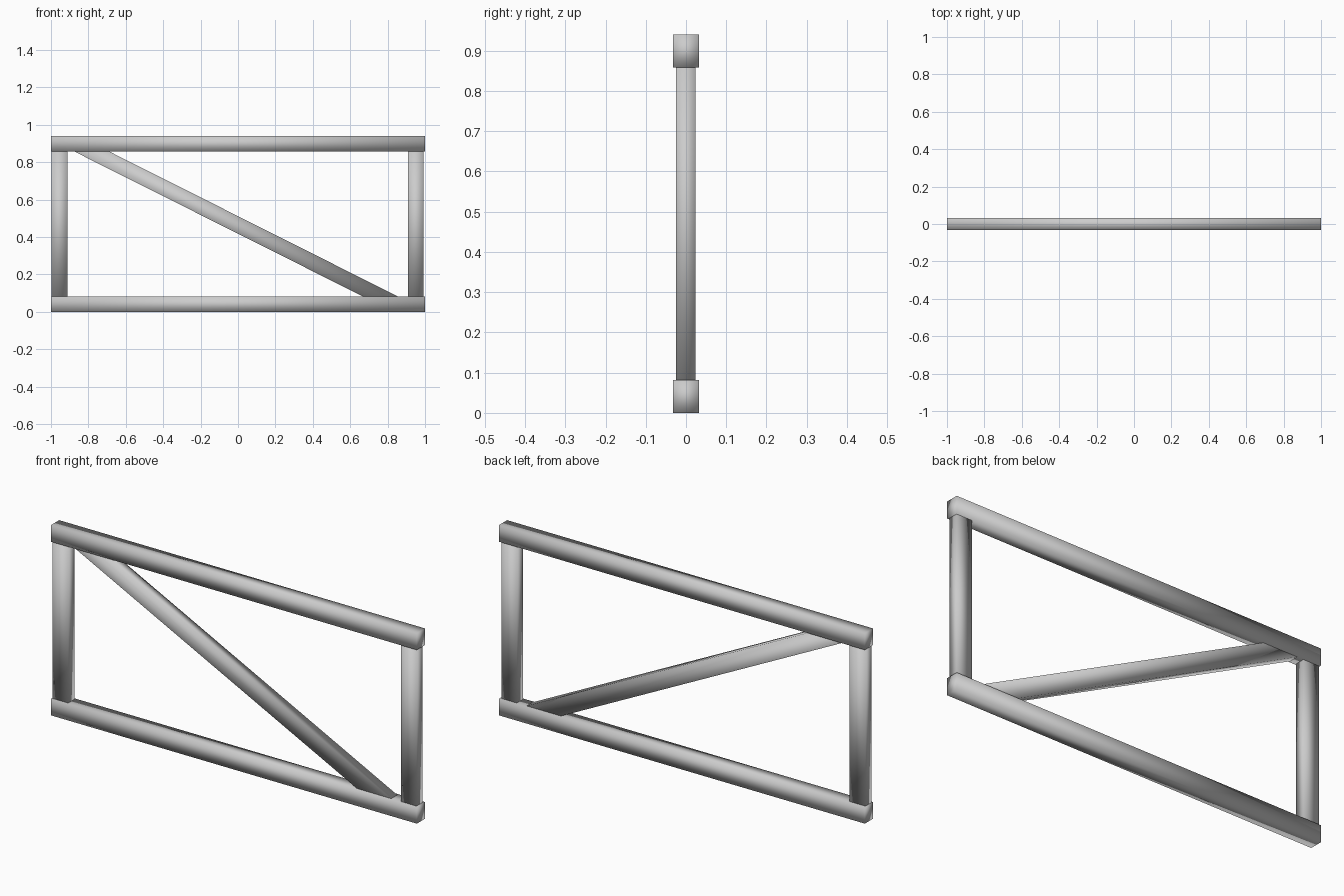
import bpy
import bmesh

if "Cube" in bpy.data.objects:
    bpy.data.objects.remove(bpy.data.objects["Cube"])


def prism(name, profile, y0, y1):
    """Extrude an x-z outline from y0 to y1 into a smooth-shaded beam."""
    bm = bmesh.new()
    base = bm.faces.new([bm.verts.new((x, y0, z)) for x, z in profile])
    ext = bmesh.ops.extrude_face_region(bm, geom=[base])
    moved = [g for g in ext["geom"] if isinstance(g, bmesh.types.BMVert)]
    bmesh.ops.translate(bm, verts=moved, vec=(0, y1 - y0, 0))
    bmesh.ops.recalc_face_normals(bm, faces=bm.faces)
    for f in bm.faces:
        f.smooth = True
    mesh = bpy.data.meshes.new(name)
    bm.to_mesh(mesh)
    bm.free()
    obj = bpy.data.objects.new(name, mesh)
    bpy.context.collection.objects.link(obj)
    return obj


def beam(name, x0, x1, z0, z1, y0, y1):
    return prism(name, [(x0, z0), (x1, z0), (x1, z1), (x0, z1)], y0, y1)


LOW, HIGH, TOP = 0.082, 0.858, 0.94   # rail faces the posts run between
RAIL_Y = (-0.032, 0.032)
WEB_Y = (-0.025, 0.023)

# Horizontal rails
beam("bottom_rail", -1, 1, 0, LOW, *RAIL_Y)
beam("top_rail", -1, 1, HIGH, TOP, *RAIL_Y)

# Upright posts
beam("left_post", -0.997, -0.911, LOW, HIGH, *WEB_Y)
beam("right_post", 0.909, 0.993, LOW, HIGH, *WEB_Y)

# Diagonal brace, cut flush against both rails
prism("diagonal_brace",
      [(0.668, LOW), (0.855, LOW), (-0.69, HIGH), (-0.877, HIGH)], *WEB_Y)
